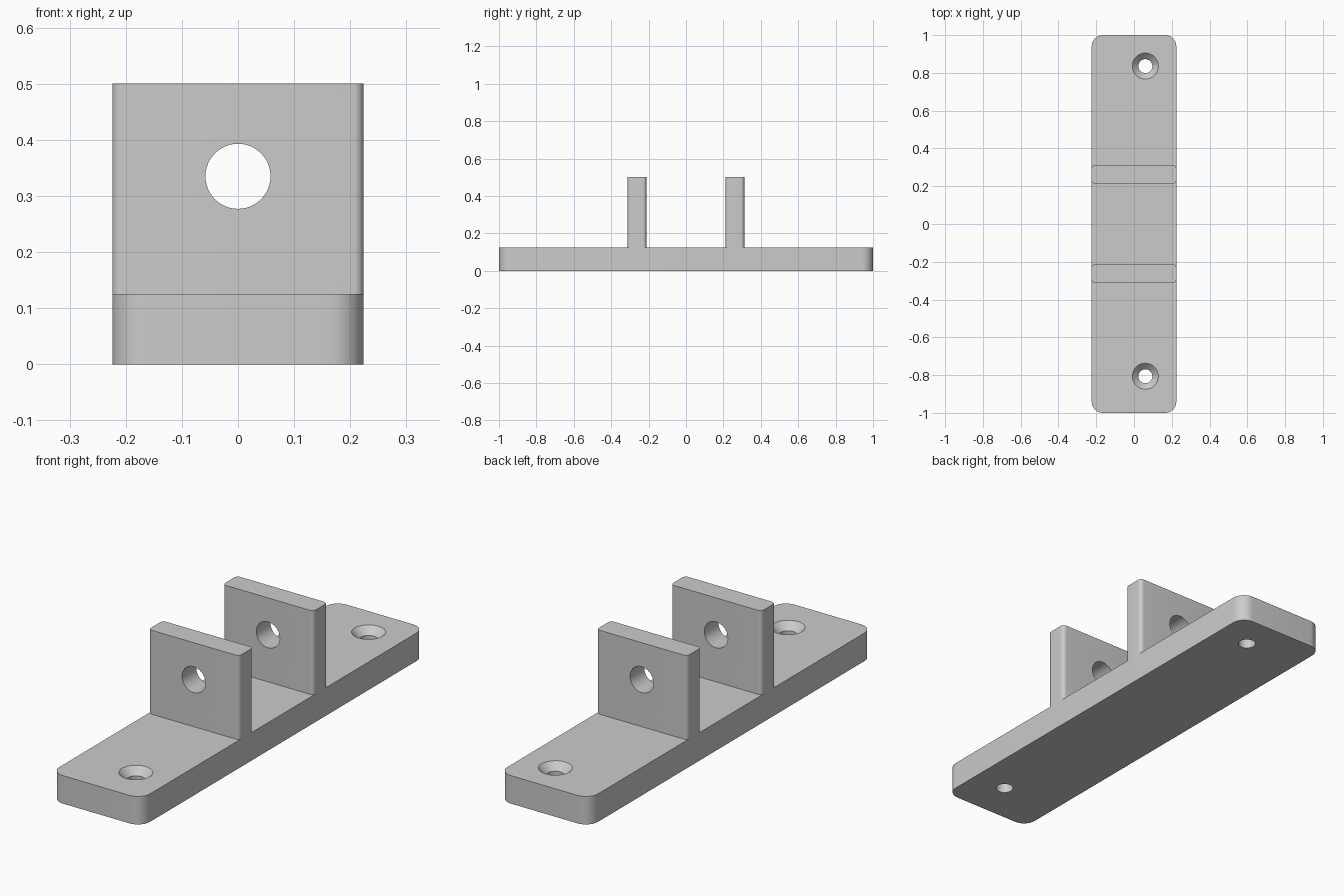
import bpy
import bmesh
from math import cos, sin, pi, radians
from mathutils import Matrix, Vector

cube = bpy.data.objects.get("Cube")
if cube:
    bpy.data.objects.remove(cube, do_unlink=True)

grey = bpy.data.materials.new("light grey")
grey.use_nodes = True
GREY = (0.6, 0.6, 0.6, 1)
grey.diffuse_color = GREY
grey.node_tree.nodes["Principled BSDF"].inputs["Base Color"].default_value = GREY

HALF_W = 0.224      # half width shared by plate and lugs
PLATE_H = 0.125
TOP = 0.5


def finish(bm, name):
    bmesh.ops.recalc_face_normals(bm, faces=bm.faces)
    mesh = bpy.data.meshes.new(name)
    bm.to_mesh(mesh)
    bm.free()
    mesh.materials.append(grey)
    ob = bpy.data.objects.new(name, mesh)
    bpy.context.collection.objects.link(ob)
    return ob


def rounded_block(name, hx, hy, z0, z1, radius, y=0, steps=10):
    """Upright block whose vertical edges are rounded."""
    bm = bmesh.new()
    ring = []
    for i, (sx, sy) in enumerate([(1, 1), (-1, 1), (-1, -1), (1, -1)]):
        for k in range(steps + 1):
            a = (i + k / steps) * pi / 2
            ring.append(bm.verts.new((sx * (hx - radius) + radius * cos(a),
                                      y + sy * (hy - radius) + radius * sin(a), z0)))
    base = bm.faces.new(ring)
    top = bmesh.ops.extrude_face_region(bm, geom=[base])["geom"]
    bmesh.ops.translate(bm, vec=(0, 0, z1 - z0),
                        verts=[v for v in top if isinstance(v, bmesh.types.BMVert)])
    return finish(bm, name)


def turned_cutter(name, profile, matrix, sides=48):
    """Solid of revolution from (radius, height) pairs."""
    bm = bmesh.new()
    rings = [[bm.verts.new((r * cos(2 * pi * k / sides), r * sin(2 * pi * k / sides), z))
              for k in range(sides)] for r, z in profile]
    for low, high in zip(rings, rings[1:]):
        for k in range(sides):
            n = (k + 1) % sides
            bm.faces.new((low[k], low[n], high[n], high[k]))
    bm.faces.new(rings[0][::-1])
    bm.faces.new(rings[-1])
    bm.transform(matrix)
    ob = finish(bm, name)
    ob.hide_render = True
    return ob


def cut(ob, cutter):
    mod = ob.modifiers.new("hole", "BOOLEAN")
    mod.operation = "DIFFERENCE"
    mod.solver = "EXACT"
    mod.object = cutter
    bpy.context.view_layer.objects.active = ob
    bpy.ops.object.modifier_apply(modifier=mod.name)
    bpy.data.objects.remove(cutter, do_unlink=True)


def smooth(ob):
    bpy.ops.object.select_all(action="DESELECT")
    ob.select_set(True)
    bpy.context.view_layer.objects.active = ob
    bpy.ops.object.shade_smooth_by_angle(angle=radians(30))


# Base plate with two countersunk screw holes
plate = rounded_block("base_plate", HALF_W, 1, 0, PLATE_H, 0.06)
SCREW_R, SINK_R = 0.037, 0.069
sink = SINK_R - SCREW_R
screw_profile = [(SCREW_R, -0.05), (SCREW_R, PLATE_H - sink),
                 (SINK_R, PLATE_H), (SINK_R, PLATE_H + 0.05)]
for y in (-0.806, 0.836):
    cut(plate, turned_cutter("screw_hole_cutter", screw_profile,
                             Matrix.Translation((0.06, y, 0))))
smooth(plate)

# Two upright lugs with a shared pin hole axis
for name, side in (("front_lug", -1), ("back_lug", 1)):
    y = side * 0.262
    lug = rounded_block(name, HALF_W, 0.05, PLATE_H, TOP, 0.018, y)
    axis = Matrix.Translation(Vector((0, y, 0.335))) @ Matrix.Rotation(pi / 2, 4, "X")
    cut(lug, turned_cutter("pin_hole_cutter", [(0.058, -0.1), (0.058, 0.1)], axis))
    smooth(lug)
